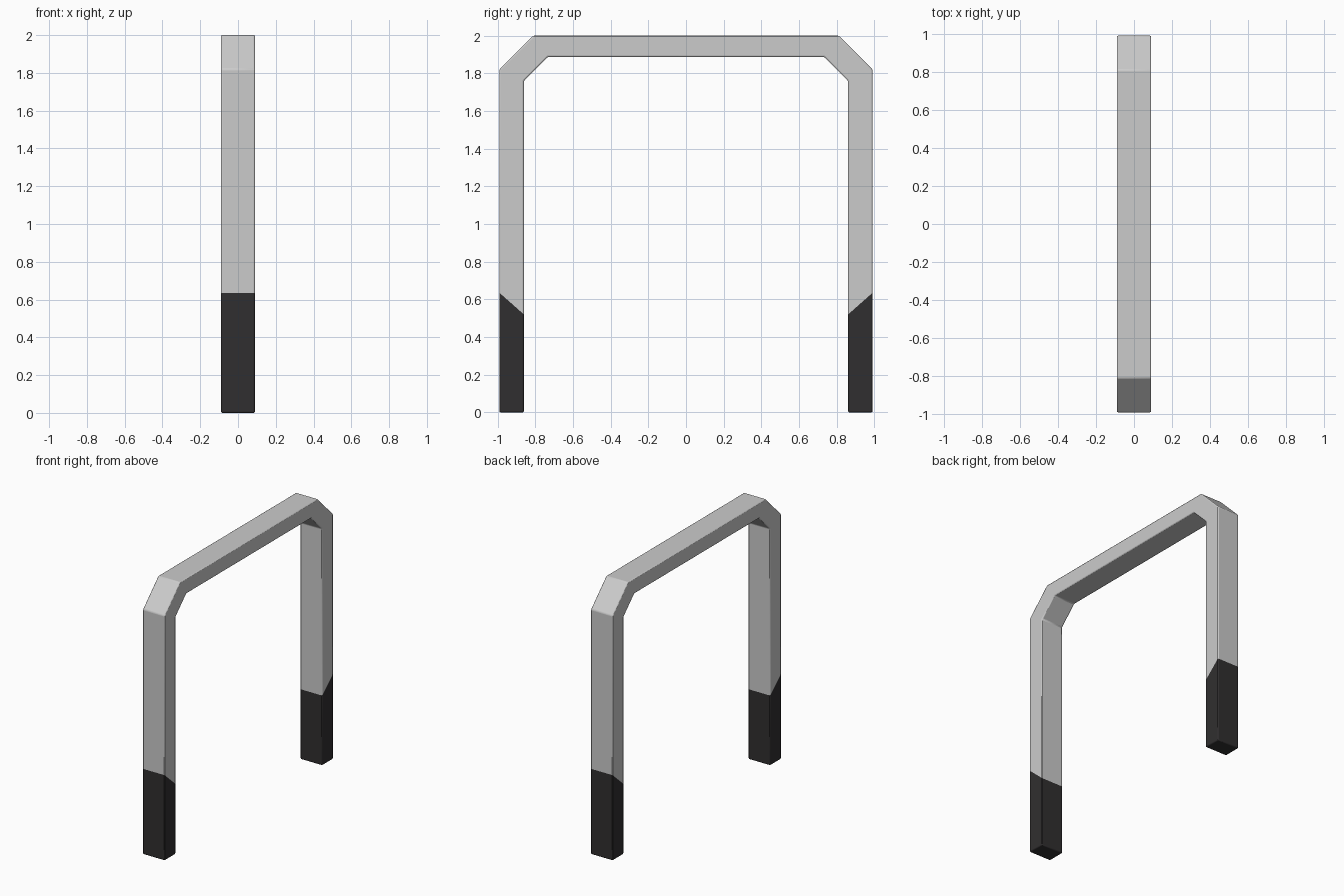
import bpy, bmesh

if "Cube" in bpy.data.objects:
    bpy.data.objects.remove(bpy.data.objects["Cube"])

HALF_WIDTH = 0.09

# (outer, inner) y-z points of one half, from the floor to the top bend
half = [((0.99, 0.0), (0.86, 0.0)),
        ((0.99, 0.635), (0.86, 0.52)),
        ((0.99, 1.82), (0.86, 1.76)),
        ((0.81, 2.0), (0.732, 1.887))]
mirrored = [((-o[0], o[1]), (-i[0], i[1])) for o, i in reversed(half)]
sections = half + mirrored


def material(name, color):
    mat = bpy.data.materials.new(name)
    mat.diffuse_color = color
    mat.use_nodes = True
    mat.node_tree.nodes["Principled BSDF"].inputs["Base Color"].default_value = mat.diffuse_color
    return mat


# Hoop: rectangular tube swept through the sections, first and last spans dark
bm = bmesh.new()
rings = [[bm.verts.new((x, p[0], p[1])) for p, x in
          ((o, -HALF_WIDTH), (o, HALF_WIDTH), (i, HALF_WIDTH), (i, -HALF_WIDTH))]
         for o, i in sections]
last = len(rings) - 2
for n, (a, b) in enumerate(zip(rings, rings[1:])):
    for k in range(4):
        j = (k + 1) % 4
        face = bm.faces.new((a[k], a[j], b[j], b[k]))
        face.material_index = 1 if n in (0, last) else 0
# Foot caps
for ring in (rings[0], rings[-1]):
    bm.faces.new(ring).material_index = 1
bmesh.ops.recalc_face_normals(bm, faces=bm.faces[:])

mesh = bpy.data.meshes.new("barrier_hoop")
bm.to_mesh(mesh)
bm.free()
mesh.materials.append(material("light_grey", (0.8, 0.8, 0.8, 1)))
mesh.materials.append(material("black_feet", (0.03, 0.028, 0.029, 1)))
hoop = bpy.data.objects.new("barrier_hoop", mesh)
bpy.context.collection.objects.link(hoop)

# Small rounded edges
bevel = hoop.modifiers.new("edge_bevel", 'BEVEL')
bevel.width = 0.007
bevel.segments = 2
bevel.limit_method = 'ANGLE'
bevel.angle_limit = 0.5
bpy.context.view_layer.objects.active = hoop
hoop.select_set(True)
bpy.ops.object.shade_smooth_by_angle(angle=0.6)
